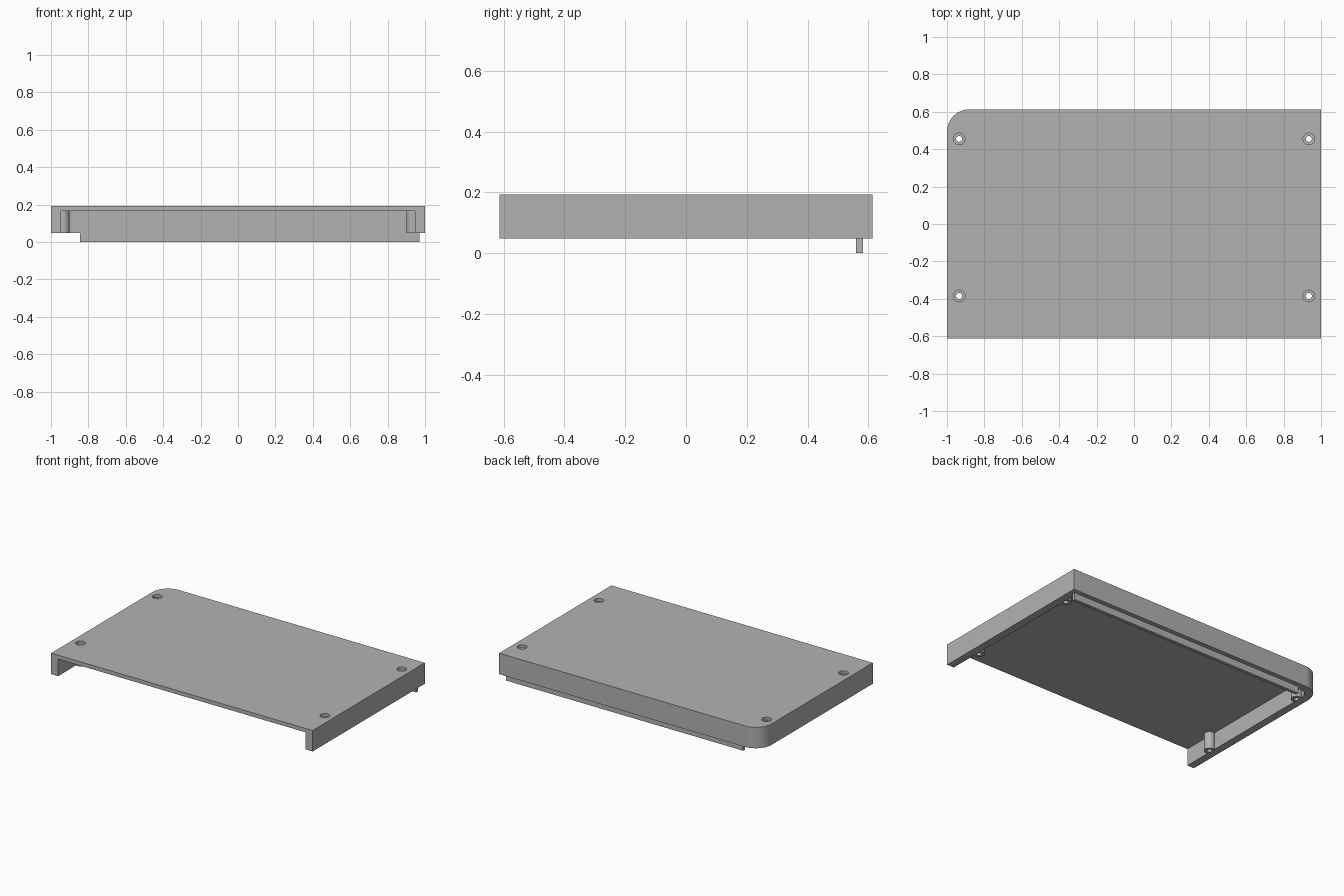
import bpy
import bmesh
from math import cos, sin, pi

cube = bpy.data.objects.get("Cube")
if cube:
    bpy.data.objects.remove(cube, do_unlink=True)

HALF_X, HALF_Y = 1.0, 0.613
BASE, CEILING, TOP = 0.048, 0.166, 0.193
WALL, CORNER = 0.053, 0.12

grey = bpy.data.materials.new("plain grey")
grey.use_nodes = True
grey.diffuse_color = (0.45, 0.45, 0.45, 1)
grey.node_tree.nodes["Principled BSDF"].inputs["Base Color"].default_value = (0.45, 0.45, 0.45, 1)


def prism(name, outline, z0, z1):
    """Extrude an anticlockwise outline from z0 to z1."""
    bm = bmesh.new()
    face = bm.faces.new([bm.verts.new((x, y, z0)) for x, y in outline])
    up = bmesh.ops.extrude_face_region(bm, geom=[face])["geom"]
    verts = [v for v in up if isinstance(v, bmesh.types.BMVert)]
    bmesh.ops.translate(bm, verts=verts, vec=(0, 0, z1 - z0))
    bmesh.ops.recalc_face_normals(bm, faces=bm.faces[:])
    mesh = bpy.data.meshes.new(name)
    bm.to_mesh(mesh)
    bm.free()
    mesh.materials.append(grey)
    obj = bpy.data.objects.new(name, mesh)
    bpy.context.collection.objects.link(obj)
    return obj


def arc(cx, cy, r, start, end, steps):
    return [(cx + r * cos(start + (end - start) * i / steps),
             cy + r * sin(start + (end - start) * i / steps)) for i in range(steps + 1)]


def disc(name, x, y, r, z0, z1):
    return prism(name, arc(x, y, r, 0, 2 * pi, 32)[:-1], z0, z1)


def plan(inset, front):
    """Rectangle with one rounded back corner."""
    x, y = HALF_X - inset, HALF_Y - inset
    corner = arc(CORNER - HALF_X, HALF_Y - CORNER, CORNER - inset, pi / 2, pi, 12)
    return [(-x, front), (x, front), (x, y)] + corner


def combine(target, tool, operation):
    """Apply a boolean and discard the tool."""
    tool.hide_render = True
    mod = target.modifiers.new("combine", "BOOLEAN")
    mod.operation, mod.solver, mod.object = operation, "EXACT", tool
    bpy.context.view_layer.update()
    graph = bpy.context.evaluated_depsgraph_get()
    mesh = bpy.data.meshes.new_from_object(target.evaluated_get(graph))
    target.modifiers.clear()
    target.data = mesh
    bpy.data.objects.remove(tool, do_unlink=True)


# Cover: top plate with side and back walls, open at the front
cover = prism("cover", plan(0, -HALF_Y), BASE, TOP)
combine(cover, prism("cavity", plan(WALL, -HALF_Y - 0.1), BASE - 0.1, CEILING), "DIFFERENCE")

# Locating lip under the back wall
lip_y = HALF_Y - WALL
lip = [(-0.845, lip_y), (0.97, lip_y), (0.97, lip_y + 0.022), (-0.845, lip_y + 0.022)]
combine(cover, prism("lip", lip, 0, BASE + 0.03), "UNION")

# Screw posts with through holes and recessed heads
spots = [(x, y) for x in (-0.935, 0.935) for y in (-0.385, 0.455)]
for x, y in spots:
    combine(cover, disc("post", x, y, 0.035, BASE, CEILING + 0.01), "UNION")
for x, y in spots:
    combine(cover, disc("hole", x, y, 0.016, BASE - 0.1, TOP + 0.1), "DIFFERENCE")
    combine(cover, disc("recess", x, y, 0.031, TOP - 0.02, TOP + 0.1), "DIFFERENCE")

# Smooth the round parts, keep edges sharp
bpy.ops.object.select_all(action="DESELECT")
cover.select_set(True)
bpy.context.view_layer.objects.active = cover
bpy.ops.object.shade_smooth_by_angle(angle=pi / 6)
